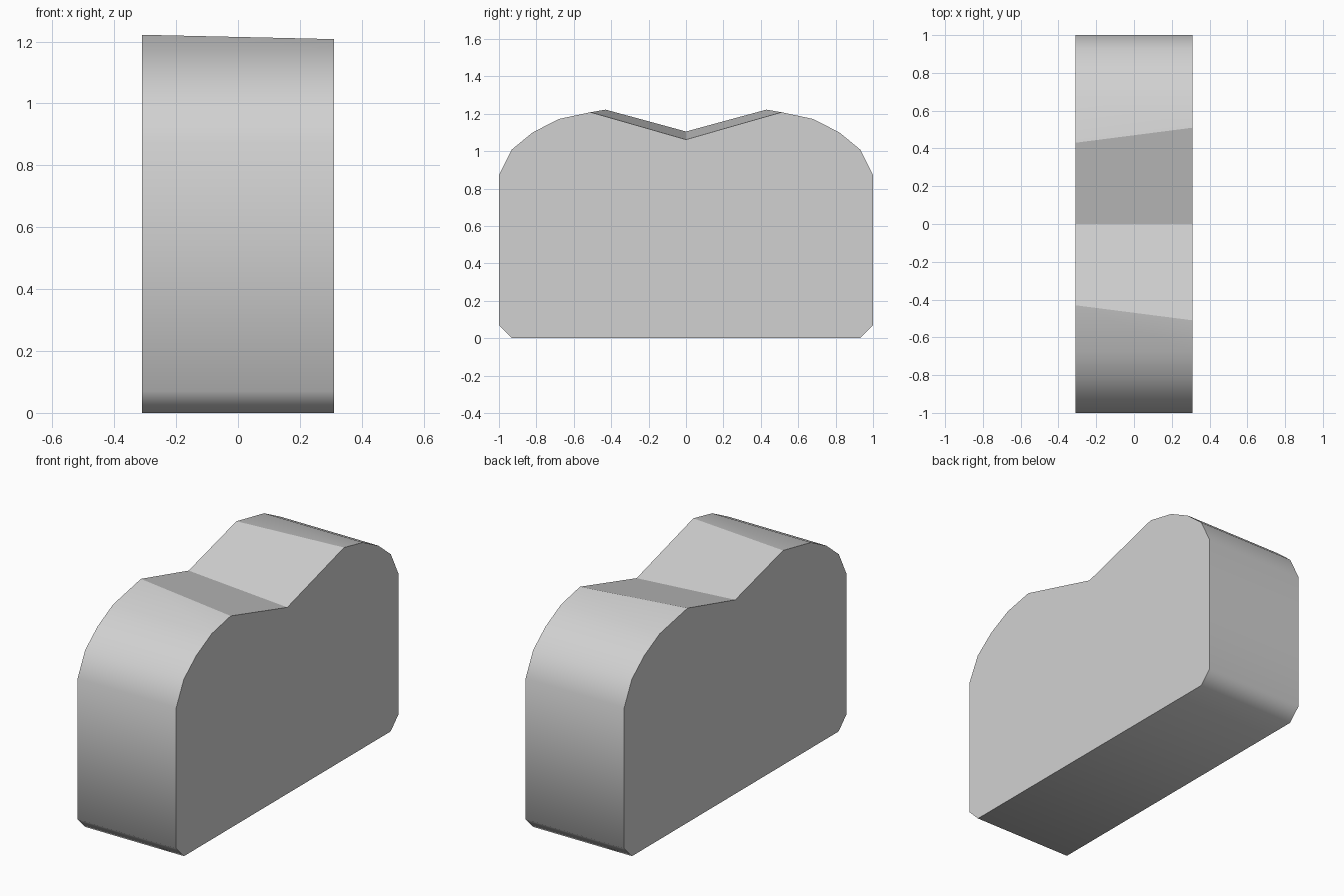
import bpy
import bmesh

cube = bpy.data.objects.get("Cube")
if cube:
    bpy.data.objects.remove(cube, do_unlink=True)

HALF_WIDTH = 0.311

# Single plain grey material
grey = bpy.data.materials.new("plain grey")
grey.use_nodes = True
colour = (0.64, 0.64, 0.64, 1)
grey.diffuse_color = colour
grey.node_tree.nodes["Principled BSDF"].inputs["Base Color"].default_value = colour

# Half outline from the base chamfer up to the rounded shoulder
SHOULDER = [(0.93, 0), (1, 0.07), (1, 0.872), (0.932, 1.008),
            (0.82, 1.1), (0.68, 1.172)]


def outline(rim_y, rim_z, valley_z):
    """Closed mirrored outline with a V notch in the top."""
    half = SHOULDER + [(rim_y, rim_z)]
    return half + [(0, valley_z)] + [(-y, z) for y, z in reversed(half)]


# The notch grows wider and deeper towards the left end
ends = [(-HALF_WIDTH, outline(0.43, 1.222, 1.105)),
        (HALF_WIDTH, outline(0.51, 1.208, 1.062))]

bm = bmesh.new()
right, left = [[bm.verts.new((x, y, z)) for y, z in pts] for x, pts in ends]
count = len(right)
valley = count // 2

# Flat end caps
bm.faces.new(right)
bm.faces.new(left)

# Skin between the ends: smooth all round, except the two notch faces
for i in range(count):
    j = (i + 1) % count
    face = bm.faces.new((right[i], right[j], left[j], left[i]))
    face.smooth = valley not in (i, j)

bmesh.ops.recalc_face_normals(bm, faces=bm.faces)
for edge in bm.edges:
    edge.smooth = all(f.smooth for f in edge.link_faces)

mesh = bpy.data.meshes.new("notched_block")
bm.to_mesh(mesh)
bm.free()
mesh.materials.append(grey)
block = bpy.data.objects.new("notched_block", mesh)
bpy.context.collection.objects.link(block)
